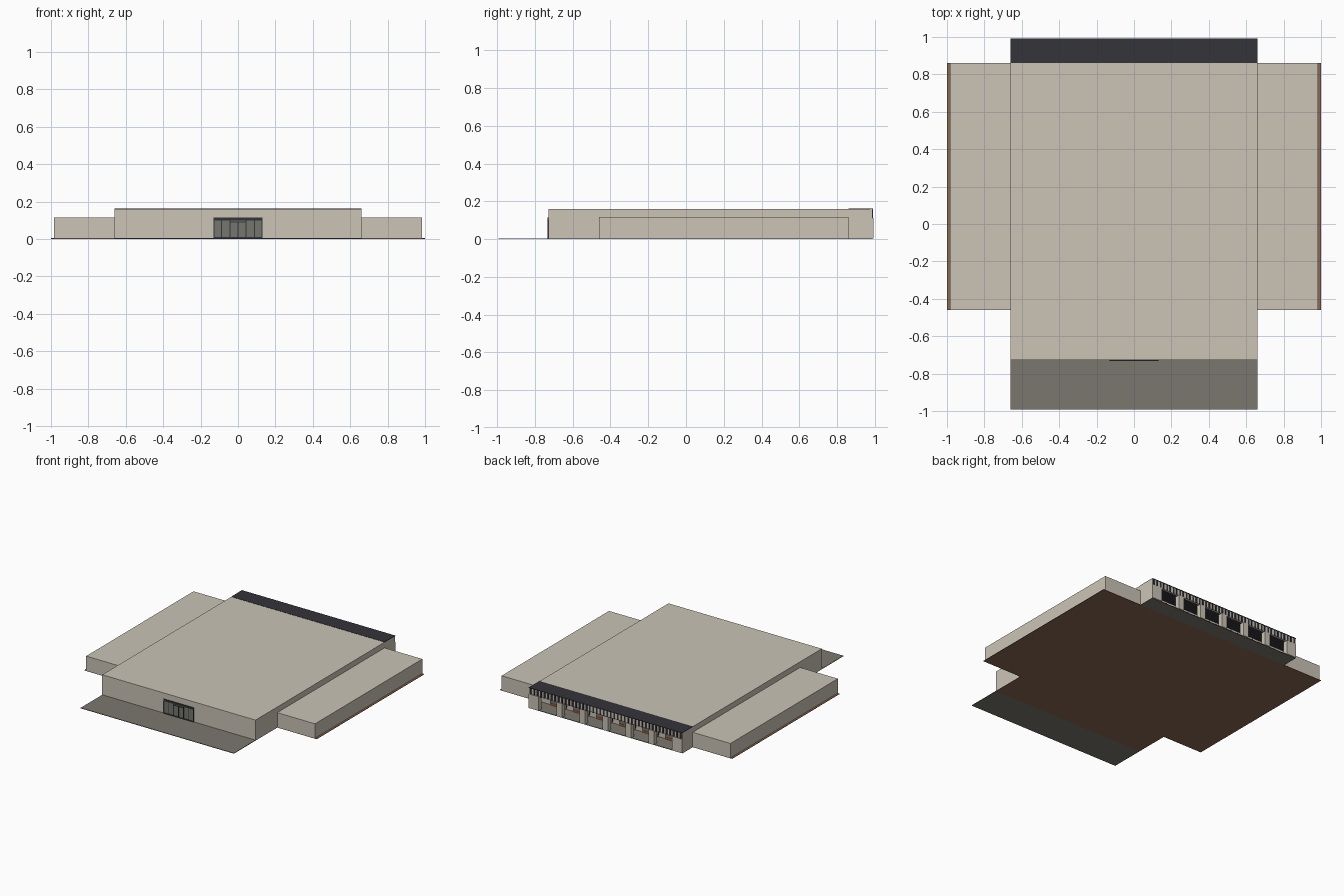
import bpy
import bmesh

cube = bpy.data.objects.get("Cube")
if cube:
    bpy.data.objects.remove(cube, do_unlink=True)


def material(name, rgb):
    lin = [((c / 255 + 0.055) / 1.055) ** 2.4 for c in rgb] + [1]
    m = bpy.data.materials.new(name)
    m.use_nodes = True
    m.diffuse_color = lin
    m.node_tree.nodes["Principled BSDF"].inputs["Base Color"].default_value = lin
    return m


STONE = material("warm_stone", (203, 196, 182))
PAVING = material("grey_paving", (122, 119, 111))
DARK = material("dark_metal", (52, 51, 58))
GLASS = material("grey_glass", (118, 118, 110))
EARTH = material("brown_base", (140, 105, 82))
RUST = material("rust_trim", (176, 98, 56))


def boxes(name, mat, spans):
    """One object from boxes given as (x0, x1, y0, y1, z0, z1)."""
    bm = bmesh.new()
    for x0, x1, y0, y1, z0, z1 in spans:
        verts = bmesh.ops.create_cube(bm, size=1)["verts"]
        bmesh.ops.scale(bm, vec=(x1 - x0, y1 - y0, z1 - z0), verts=verts)
        bmesh.ops.translate(
            bm, vec=((x0 + x1) / 2, (y0 + y1) / 2, (z0 + z1) / 2), verts=verts)
    mesh = bpy.data.meshes.new(name)
    bm.to_mesh(mesh)
    bm.free()
    mesh.materials.append(mat)
    ob = bpy.data.objects.new(name, mesh)
    bpy.context.collection.objects.link(ob)
    return ob


def mirrored(spans):
    return spans + [(-b, -a, *rest) for a, b, *rest in spans]


# Main dimensions
W, WING, EDGE = 0.66, 0.985, 1.0
FRONT, WALL, BACK = -0.727, 0.86, 0.987
WING_FRONT = -0.46
TOP, WING_TOP, SOFFIT = 0.16, 0.116, 0.112
BASE = 0.004

# Ground slabs
boxes("base_slab", EARTH, [(-W, W, FRONT, WALL, 0, BASE)]
      + mirrored([(W, EDGE, WING_FRONT, WALL, 0, BASE)]))
boxes("front_pavement", PAVING, [(-W, W, -0.993, FRONT, 0, BASE)])
boxes("rear_pavement", PAVING, [(-W, W, WALL, BACK, 0, BASE)])

# Hall and side wings
boxes("main_hall", STONE, [(-W, W, FRONT, WALL, BASE, TOP)])
for name, a, b in (("left_wing", W, WING), ("right_wing", -WING, -W)):
    boxes(name, STONE, [(a, b, WING_FRONT, WALL, BASE, WING_TOP)])

# Rear arcade: side walls, pillars, canopy
boxes("arcade_side_walls", STONE, mirrored([(W - 0.012, W, WALL, BACK, BASE, TOP)]))
pillars = [(i * 0.198 - 0.023, i * 0.198 + 0.023, BACK - 0.03, 0.992, BASE, SOFFIT)
           for i in range(-2, 3)]
boxes("arcade_pillars", STONE,
      pillars + mirrored([(0.575, W, BACK - 0.03, 0.992, BASE, SOFFIT)]))
boxes("canopy_fascia", STONE, [(-W, W, BACK - 0.012, BACK, SOFFIT, TOP)])
boxes("canopy_soffit", DARK, [(-W + 0.012, W - 0.012, WALL, BACK - 0.012, SOFFIT, 0.12)])
boxes("canopy_roof", DARK, [(-W, W, WALL, BACK + 0.004, TOP - 0.002, TOP + 0.002)])

# Slats across the canopy fascia
count = 44
pitch = 2 * W / count
boxes("fascia_slats", DARK,
      [(-W + (i + 0.3) * pitch, -W + (i + 0.7) * pitch, BACK, BACK + 0.004, SOFFIT, TOP)
       for i in range(count)])

# Shop windows behind the arcade
bays = [(i * 0.198 + 0.03, i * 0.198 + 0.168) for i in range(-3, 3)]
boxes("shop_windows", GLASS, [(a, b, WALL, WALL + 0.003, 0.018, 0.1) for a, b in bays])
boxes("shop_sills", RUST, [(a, b, WALL, WALL + 0.006, BASE, 0.018) for a, b in bays])
boxes("shop_mullions", DARK,
      [(x - 0.002, x + 0.002, WALL, WALL + 0.006, 0.018, 0.1)
       for a, b in bays for x in (a, (a + b) / 2, b)])

# Front entrance with double doors
HALF = 0.13
Y0, Y1 = FRONT - 0.006, FRONT
boxes("entrance_glass", GLASS, [(-HALF, HALF, FRONT - 0.003, Y1, BASE, 0.112)])
bars = [(-HALF, HALF, Y0, Y1, 0.1, 0.115), (-HALF, HALF, Y0, Y1, BASE, 0.01),
        (-0.045, 0.045, Y0, Y1, 0.088, 0.094), (-0.002, 0.002, Y0, Y1, BASE, 0.09)]
bars += mirrored([(x - t, x + t, Y0, Y1, BASE, 0.1)
                  for x, t in ((0.042, 0.003), (0.088, 0.002), (HALF - 0.002, 0.002))])
boxes("entrance_frame", DARK, bars)
